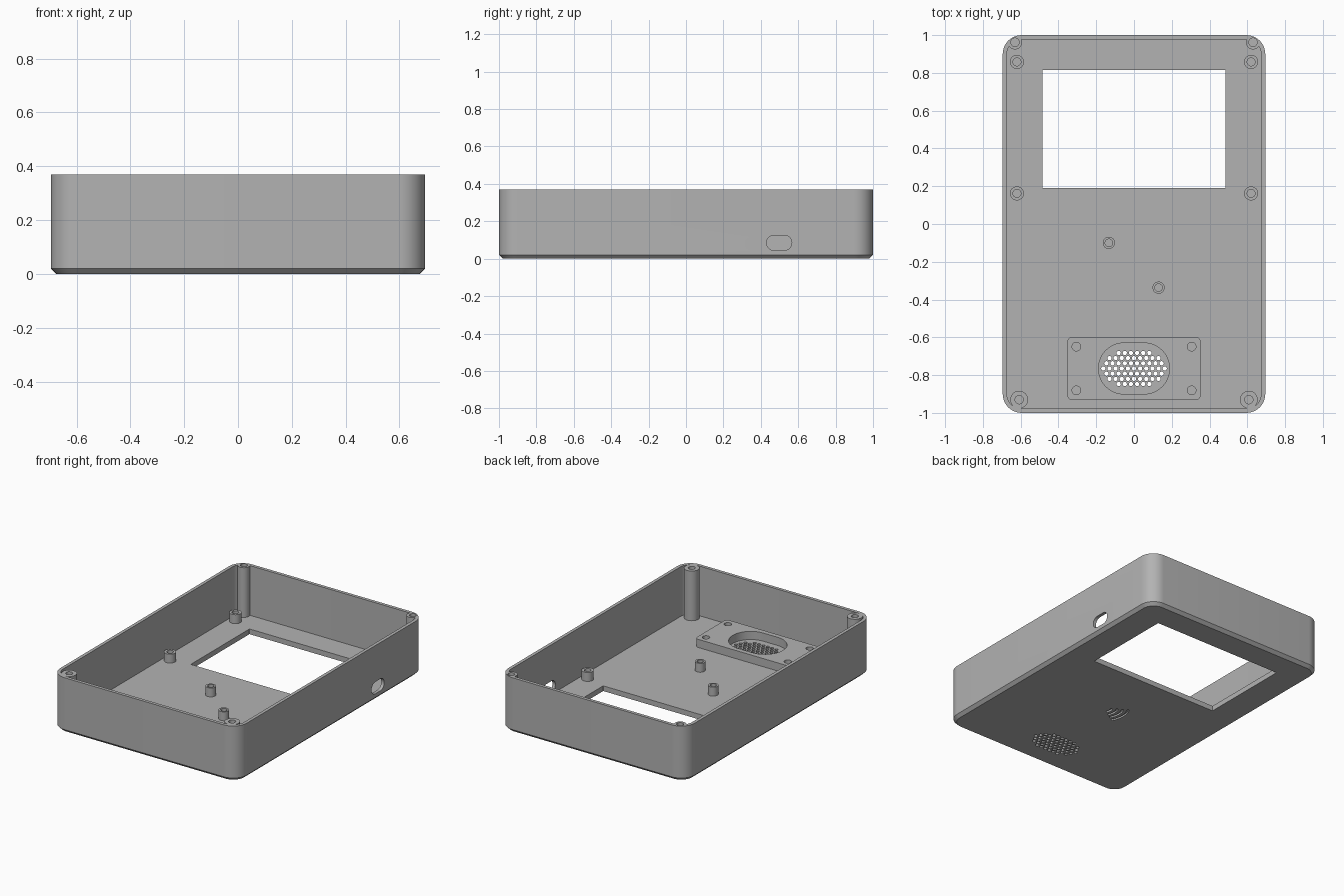
import bpy, bmesh
from math import sin, cos, pi, radians

if "Cube" in bpy.data.objects:
    bpy.data.objects.remove(bpy.data.objects["Cube"])

WIDTH, LENGTH, HEIGHT = 1.39, 2.0, 0.37
CORNER, WALL, FLOOR = 0.1, 0.022, 0.035

grey = bpy.data.materials.new("plain grey plastic")
grey.use_nodes = True
colour = (0.45, 0.45, 0.45, 1)
grey.diffuse_color = colour
grey.node_tree.nodes["Principled BSDF"].inputs["Base Color"].default_value = colour


def rounded_rect(w, h, r, cx=0, cy=0, steps=10):
    """Outline of a rectangle with round corners, counter-clockwise."""
    pts = []
    for k, (sx, sy) in enumerate([(1, 1), (-1, 1), (-1, -1), (1, -1)]):
        for i in range(steps + 1):
            a = (k + i / steps) * pi / 2
            pts.append((cx + sx * (w / 2 - r) + r * cos(a),
                        cy + sy * (h / 2 - r) + r * sin(a)))
    return pts


def circle(cx, cy, r, n=32):
    return [(cx + r * cos(2 * pi * i / n), cy + r * sin(2 * pi * i / n)) for i in range(n)]


def arc_band(cx, cy, r, width, half_angle, n=14):
    """Outline of a curved stroke that bulges toward -x."""
    angles = [pi - half_angle + 2 * half_angle * i / n for i in range(n + 1)]
    outer = [(cx + (r + width / 2) * cos(a), cy + (r + width / 2) * sin(a)) for a in angles]
    inner = [(cx + (r - width / 2) * cos(a), cy + (r - width / 2) * sin(a)) for a in angles]
    return outer + inner[::-1]


def loft(bm, layers):
    """Closed solid through matching outlines, each given as (z, points)."""
    rings = [[bm.verts.new((x, y, z)) for x, y in pts] for z, pts in layers]
    n = len(rings[0])
    bm.faces.new(rings[0][::-1])
    bm.faces.new(rings[-1])
    for low, high in zip(rings, rings[1:]):
        for i in range(n):
            j = (i + 1) % n
            bm.faces.new((low[i], low[j], high[j], high[i]))


def solid(name, *lofts):
    bm = bmesh.new()
    for layers in lofts:
        loft(bm, layers)
    mesh = bpy.data.meshes.new(name)
    bm.to_mesh(mesh)
    bm.free()
    obj = bpy.data.objects.new(name, mesh)
    bpy.context.collection.objects.link(obj)
    mesh.materials.append(grey)
    return obj


def prism(pts, z0, z1):
    return [(z0, pts), (z1, pts)]


def cut(obj, cutter):
    """Subtract the cutter from the object, then discard it."""
    cutter.hide_render = True
    mod = obj.modifiers.new("cut", 'BOOLEAN')
    mod.operation, mod.solver, mod.object = 'DIFFERENCE', 'EXACT', cutter
    bpy.context.view_layer.update()
    graph = bpy.context.evaluated_depsgraph_get()
    mesh = bpy.data.meshes.new_from_object(obj.evaluated_get(graph))
    obj.modifiers.clear()
    obj.data = mesh
    bpy.data.objects.remove(cutter)


def finish(obj):
    bpy.ops.object.select_all(action='DESELECT')
    obj.select_set(True)
    bpy.context.view_layer.objects.active = obj
    bpy.ops.object.shade_smooth_by_angle(angle=radians(30))


# Outer body with a chamfered bottom edge
chamfer = 0.02
body = rounded_rect(WIDTH, LENGTH, CORNER)
base = rounded_rect(WIDTH - 2 * chamfer, LENGTH - 2 * chamfer, CORNER - chamfer)
case = solid("case_shell", [(0, base), (chamfer, body), (HEIGHT, body)])

# Cavity that leaves the walls, floor and full-height corner screw bosses
cavity = solid("cavity", prism(
    rounded_rect(WIDTH - 2 * WALL, LENGTH - 2 * WALL, CORNER - WALL), FLOOR, HEIGHT + 0.1))
bosses = [(s * 0.63, 0.962, 0.038) for s in (-1, 1)] + [(s * 0.608, -0.93, 0.047) for s in (-1, 1)]
cut(cavity, solid("bosses", *[prism(circle(*b), -0.1, HEIGHT + 0.2) for b in bosses]))
cut(case, cavity)
cut(case, solid("boss_holes", *[prism(circle(x, y, 0.022), 0.17, HEIGHT + 0.1)
                                for x, y, r in bosses]))

# Screen window
cut(case, solid("window", prism(rounded_rect(0.97, 0.625, 0.002, 0, 0.502, 1), -0.1, 0.1)))

# Speaker grille: hexagonal pattern of small round holes
speaker_y = -0.765
pitch, row_gap = 0.0325, 0.0275
grille = []
for row, count in zip(range(-3, 4), (6, 9, 10, 11, 10, 9, 6)):
    for i in range(count):
        x = (i - (count - 1) / 2) * pitch
        grille.append(prism(circle(x, speaker_y + row * row_gap, 0.0115, 12), -0.1, 0.1))
cut(case, solid("grille_holes", *grille))

# Engraved arcs marking the reader on the underside
cut(case, solid("reader_arcs", *[
    prism(arc_band(0.06, -0.225, 0.05 + 0.035 * i, 0.015, radians(32)), -0.05, 0.012)
    for i in range(4)]))

# Slot for the cable in the left wall
slot = solid("cable_slot", prism(rounded_rect(0.08, 0.135, 0.0395), -0.06, 0.06))
slot.rotation_euler = (0, pi / 2, 0)
slot.location = (WIDTH / 2, 0.498, 0.085)
cut(case, slot)
finish(case)

# Raised speaker mount with an oval well and four screw holes
mount_top = FLOOR + 0.055
mount = solid("speaker_mount", prism(
    rounded_rect(0.705, 0.335, 0.025, 0, speaker_y), FLOOR - 0.005, mount_top))
cut(mount, solid("mount_openings",
                 prism(rounded_rect(0.375, 0.27, 0.134, 0, speaker_y, 14), -0.1, 0.2),
                 *[prism(circle(sx * 0.305, speaker_y + sy * 0.116, 0.023), FLOOR + 0.005, 0.2)
                   for sx in (-1, 1) for sy in (-1, 1)]))
finish(mount)


# Hollow standoffs for the screen and the reader board
def standoff(name, x, y, r, hole):
    post = solid(name, prism(circle(x, y, r), FLOOR - 0.005, FLOOR + 0.06))
    cut(post, solid("bore", prism(circle(x, y, hole), FLOOR + 0.005, 0.3)))
    finish(post)


for side, s in (("left", 1), ("right", -1)):
    standoff("screen_standoff_back_" + side, s * 0.62, 0.858, 0.037, 0.021)
    standoff("screen_standoff_front_" + side, s * 0.62, 0.162, 0.037, 0.021)
standoff("reader_standoff_back", -0.133, -0.1, 0.032, 0.02)
standoff("reader_standoff_front", 0.13, -0.337, 0.032, 0.02)
